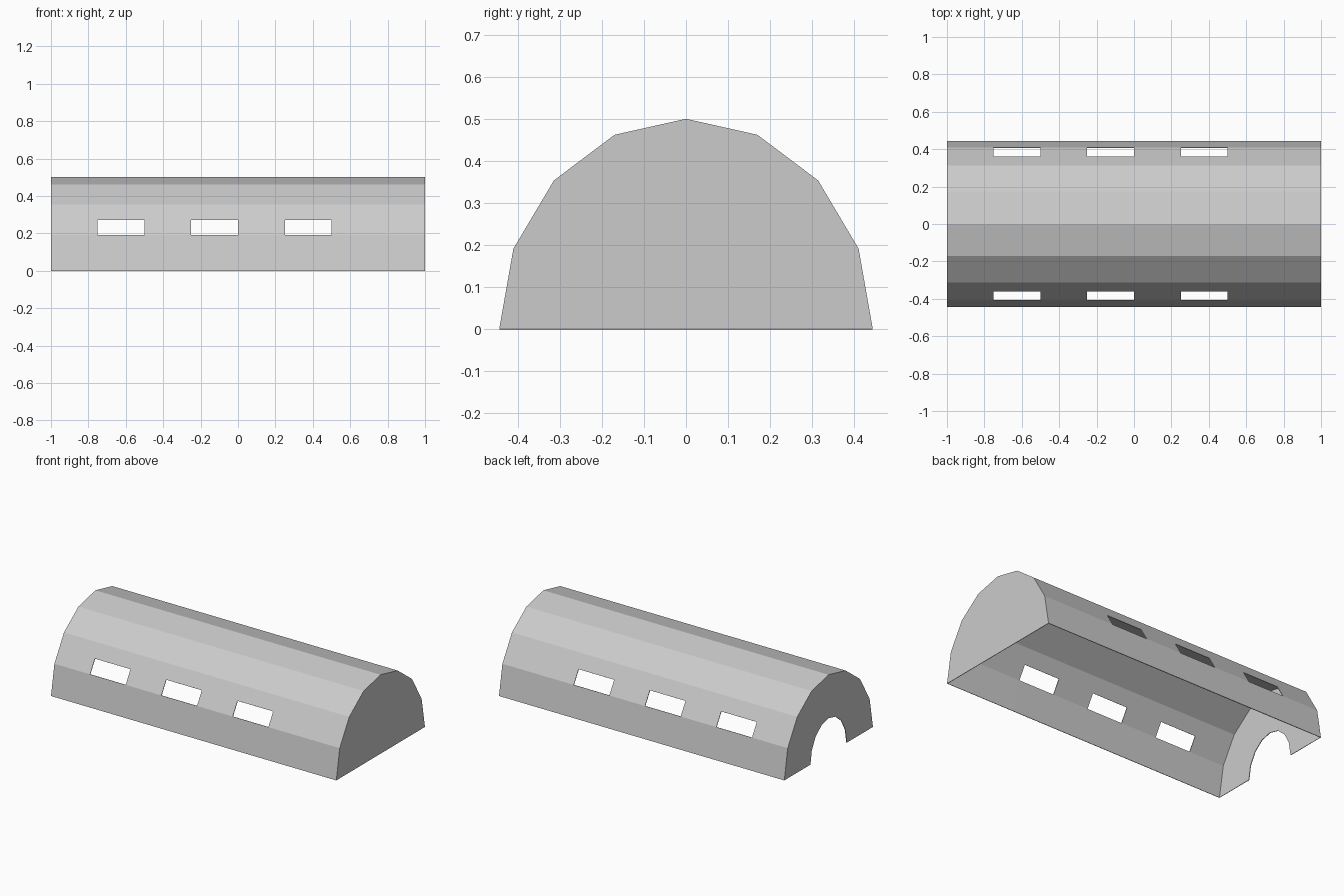
import bpy, bmesh
from math import sin, cos, pi

if "Cube" in bpy.data.objects:
    bpy.data.objects.remove(bpy.data.objects["Cube"])

LENGTH, HALF_W, HEIGHT = 2.0, 0.444, 0.5
DOOR_W, DOOR_H = 0.182, 0.225
THICK = 0.004


def arch(half_w, height, steps=8):
    """Half-ellipse points from +y over the top to -y."""
    pts = []
    for i in range(steps + 1):
        a = pi * i / steps
        pts.append((half_w * cos(a), height * sin(a)))
    return pts


def mid(a, b):
    return ((a[0] + b[0]) / 2, (a[1] + b[1]) / 2)


# Arch profile, with the second panel on each side split at the window head
profile = arch(HALF_W, HEIGHT)
profile.insert(7, mid(profile[6], profile[7]))
profile.insert(2, mid(profile[1], profile[2]))
window_rows = (1, len(profile) - 3)

# Stations along the length; every window bay is left open
stations = [-1, -0.75, -0.5, -0.25, 0, 0.25, 0.5, 1]
window_bays = (1, 3, 5)

bm = bmesh.new()
grid = [[bm.verts.new((x * LENGTH / 2, y, z)) for y, z in profile] for x in stations]

# Faceted roof with window openings
for i in range(len(stations) - 1):
    for j in range(len(profile) - 1):
        if i in window_bays and j in window_rows:
            continue
        bm.faces.new((grid[i][j], grid[i + 1][j], grid[i + 1][j + 1], grid[i][j + 1]))

# Closed end wall
bm.faces.new(grid[-1])

# End wall with arched doorway, built as two mirrored halves
door = [bm.verts.new((-LENGTH / 2, y, z)) for y, z in arch(DOOR_W, DOOR_H)]
top, crown = len(profile) // 2, len(door) // 2
bm.faces.new(grid[0][:top + 1] + door[:crown + 1][::-1])
bm.faces.new(grid[0][top:] + door[crown:][::-1])

bmesh.ops.recalc_face_normals(bm, faces=bm.faces)
# Keep normals pointing outwards
bm.faces.ensure_lookup_table()
bm.normal_update()
if sum(f.normal.dot(f.calc_center_median()) * f.calc_area() for f in bm.faces) < 0:
    bmesh.ops.reverse_faces(bm, faces=bm.faces)

mesh = bpy.data.meshes.new("arched_hut")
bm.to_mesh(mesh)
bm.free()
hut = bpy.data.objects.new("arched_hut", mesh)
bpy.context.collection.objects.link(hut)

# Thin sheet walls, open underneath
shell = hut.modifiers.new("wall_thickness", 'SOLIDIFY')
shell.thickness = THICK
shell.offset = -1
